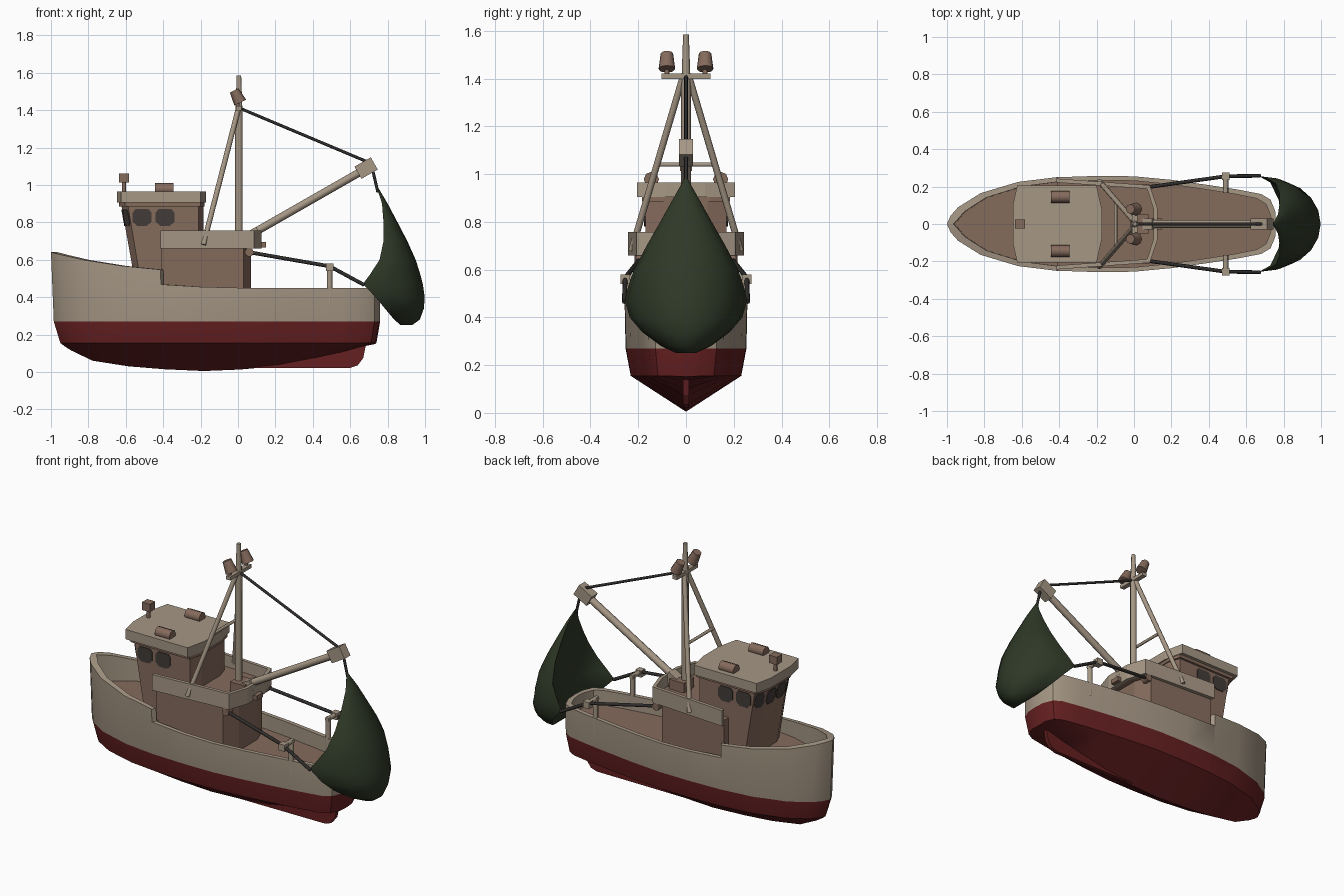
import bpy, bmesh, math
from mathutils import Vector, Matrix

if "Cube" in bpy.data.objects:
    bpy.data.objects.remove(bpy.data.objects["Cube"])


def mat(name, c):
    m = bpy.data.materials.new(name)
    m.diffuse_color = (*c, 1)
    m.use_nodes = True
    m.node_tree.nodes["Principled BSDF"].inputs["Base Color"].default_value = m.diffuse_color
    return m


TAN = mat("tan_paint", (0.38, 0.31, 0.235))
BROWN = mat("brown_paint", (0.235, 0.145, 0.107))
RED = mat("red_hull", (0.13, 0.014, 0.015))
GREEN = mat("green_net", (0.028, 0.040, 0.020))
DARK = mat("dark_rope", (0.030, 0.027, 0.025))
GLASS = mat("window_glass", (0.055, 0.045, 0.040))


def finish(name, bm, mats, smooth=None, rule=None):
    bmesh.ops.remove_doubles(bm, verts=bm.verts, dist=1e-4)
    bmesh.ops.recalc_face_normals(bm, faces=bm.faces)
    if rule:
        for f in bm.faces:
            f.material_index = rule(f)
    me = bpy.data.meshes.new(name)
    bm.to_mesh(me)
    bm.free()
    for m in mats:
        me.materials.append(m)
    if smooth:
        me.shade_smooth()
        me.set_sharp_from_angle(angle=math.radians(smooth))
    ob = bpy.data.objects.new(name, me)
    bpy.context.collection.objects.link(ob)
    return ob


def loft(bm, rings, closed=True, caps=True):
    vs = [[bm.verts.new(p) for p in r] for r in rings]
    n = len(vs[0])
    for a, b in zip(vs, vs[1:]):
        for i in range(n if closed else n - 1):
            j = (i + 1) % n
            bm.faces.new((a[i], a[j], b[j], b[i]))
    if caps:
        bm.faces.new(vs[0])
        bm.faces.new(vs[-1])


def mirrored(half):
    return half + [(x, -y) for x, y in reversed(half)]


def prism(name, low, high, z0, z1, m):
    bm = bmesh.new()
    loft(bm, [[(x, y, z0) for x, y in low], [(x, y, z1) for x, y in high]])
    return finish(name, bm, [m])


def rod(name, p, q, r, m, r2=None, n=8):
    p, q = Vector(p), Vector(q)
    d = q - p
    M = Matrix.Translation((p + q) / 2) @ d.to_track_quat('Z', 'Y').to_matrix().to_4x4()
    bm = bmesh.new()
    bmesh.ops.create_cone(bm, cap_ends=True, segments=n, radius1=r,
                          radius2=r if r2 is None else r2, depth=d.length, matrix=M)
    return finish(name, bm, [m], 50)


def box(name, c, s, m, tilt=0):
    bm = bmesh.new()
    bmesh.ops.create_cube(bm, size=1, matrix=Matrix.Translation(c) @ Matrix.Rotation(tilt, 4, 'Y')
                          @ Matrix.Diagonal((*s, 1)))
    return finish(name, bm, [m])


def window(name, c, u, v, w, h):
    u, v, c = Vector(u).normalized(), Vector(v).normalized(), Vector(c)
    n = u.cross(v).normalized()
    shape = [(-.5, -.25), (-.25, -.5), (.25, -.5), (.5, -.25), (.5, .3), (.35, .5), (-.35, .5), (-.5, .3)]
    bm = bmesh.new()
    loft(bm, [[c + u * a * w + v * b * h + n * k for a, b in shape] for k in (-.004, .004)])
    return finish(name, bm, [GLASS])


# hull: stations of x, half width, keel height, rail height, deck height
stations = [(-1, 0, .155, .64, .47), (-.98, .045, .14, .635, .47), (-.94, .09, .115, .625, .47),
            (-.82, .165, .06, .598, .47), (-.62, .225, .03, .567, .47), (-.415, .25, .014, .547, .47),
            (-.412, .25, .014, .468, .36), (-.2, .257, .005, .455, .36), (0, .255, .013, .45, .36),
            (.2, .236, .03, .45, .36), (.4, .208, .068, .45, .36), (.55, .185, .10, .45, .36),
            (.68, .16, .135, .45, .36), (.73, .13, .145, .45, .36), (.755, .07, .15, .45, .36),
            (.76, 0, .155, .45, .36)]


def fit(x, a, b):
    return a + (x + 1) / 1.76 * (b - a)


bm = bmesh.new()
rings = []
for x, w, k, r, d in stations:
    wi = max(0, w - .024)
    half = [(fit(x, -.96, .735), wi, d), (fit(x, -.965, .735), wi, r), (x, w, r), (fit(x, -.985, .76), w * .985, .27),
            (fit(x, -.95, .74), w * .9, .155), (fit(x, -.95, .74), 0, k)]
    rings.append(half + [(a, -b, c) for a, b, c in reversed(half[:-1])])
loft(bm, rings, True, False)
bmesh.ops.dissolve_degenerate(bm, dist=1e-4, edges=bm.edges)


def hull_colour(f):
    c = f.calc_center_median()
    if c.z < .27:
        return 1
    return 2 if f.normal.z > .5 and all(v.co.z < .475 for v in f.verts) and abs(c.y) < .02 else 0


finish("hull", bm, [TAN, RED, BROWN], 28, hull_colour)

# skeg under the stern
bm = bmesh.new()
prof = [(0, .02), (.6, .022), (.64, .035), (.67, .075), (.685, .15), (.4, .15), (0, .05)]
loft(bm, [[(x, y, z) for x, z in prof] for y in (-.012, .012)])
finish("skeg", bm, [RED])

# lower deck house, upper deck floor and its bulwark
house = mirrored([(-.41, .215), (.03, .19), (.07, .09)])
prism("lower_house", house, house, .35, .67, BROWN)
outer = [(-.415, .243), (.085, .207), (.125, .085)]
inner = [(-.415, .222), (.070, .188), (.105, .078)]
floor = mirrored([(-.41, .235), (.08, .198), (.115, .08)])
prism("upper_deck", floor, floor, .662, .685, BROWN)
bm = bmesh.new()
a, b = mirrored(outer), mirrored(inner)
loft(bm, [[(*p, .66), (*p, .757), (*q, .757), (*q, .66)] for p, q in zip(a, b)])
finish("upper_bulwark", bm, [TAN])

# wheelhouse with forward-raked front
prism("wheelhouse", mirrored([(-.545, .10), (-.515, .17), (-.21, .17), (-.185, .09)]),
      mirrored([(-.625, .10), (-.59, .17), (-.21, .17), (-.185, .09)]), .45, .9, BROWN)
lip = mirrored([(-.635, .105), (-.605, .185), (-.2, .185), (-.18, .1)])
prism("roof_lip", lip, lip, .885, .91, BROWN)
roof = mirrored([(-.648, .1), (-.625, .205), (-.2, .205), (-.172, .08)])
prism("wheelhouse_roof", roof, roof, .905, .965, TAN)
rake = (-.178, 0, 1)
for s in (1, -1):
    for i, x in enumerate((-.513, -.39)):
        window(f"side_window_{i}_{s}", (x, s * .171, .825), (1, 0, 0), (0, 0, 1), .1, .09)
    window(f"front_window_{s}", (-.612, s * .048, .825), (0, 1, 0), rake, .085, .09)
    window(f"corner_window_{s}", (-.5945, s * .135, .825), (.035, s * .07, 0), rake, .06, .09)
    # roof lockers
    rod(f"roof_vent_{s}", (-.445, s * .145, .978), (-.345, s * .145, .978), .032, BROWN)
rod("roof_light_post", (-.61, 0, .96), (-.61, 0, 1.02), .011, BROWN)
box("roof_light", (-.61, 0, 1.037), (.053, .05, .048), BROWN)

# mast, struts, spreader and lamps
rod("mast", (.005, 0, .68), (.005, 0, 1.4), .02, TAN)
rod("mast_top", (.005, 0, 1.39), (.005, 0, 1.585), .019, TAN, .012)
box("mast_foot", (.03, 0, .71), (.1, .1, .07), BROWN)
box("spreader", (.005, 0, 1.41), (.03, .205, .022), TAN)
rod("strut_bar", (-.098, -.125, 1.04), (-.098, .125, 1.04), .009, TAN)
for s in (1, -1):
    rod(f"mast_strut_{s}", (0, s * .015, 1.4), (-.185, s * .228, .68), .014, TAN)
    rod(f"lamp_post_{s}", (.0, s * .08, 1.41), (-.005, s * .08, 1.46), .01, BROWN)
    rod(f"lamp_{s}", (.012, s * .08, 1.44), (-.02, s * .08, 1.505), .035, BROWN, .026)

# boom and rigging
rod("boom", (.06, 0, .73), (.69, 0, 1.09), .021, TAN)
box("boom_heel", (.085, 0, .735), (.06, .06, .06), TAN, -.5)
box("boom_bracket", (.125, 0, .68), (.05, .06, .028), BROWN)
box("boom_head", (.685, 0, 1.09), (.1, .058, .075), TAN, -.52)
rod("topping_cable", (.01, 0, 1.41), (.7, 0, 1.12), .008, DARK)
rod("net_cable", (.72, 0, 1.08), (.748, 0, .96), .008, DARK)

# trawl gallows and warps on both sides
for s in (1, -1):
    rod(f"gallows_post_{s}", (.49, s * .18, .36), (.49, s * .18, .575), .015, TAN)
    rod(f"gallows_arm_{s}", (.49, s * .165, .565), (.49, s * .275, .565), .014, TAN)
    box(f"gallows_block_{s}", (.49, s * .255, .56), (.04, .04, .04), TAN)
    rod(f"warp_roller_{s}", (.06, s * .165, .64), (.06, s * .21, .64), .024, BROWN)
    rod(f"warp_fore_{s}", (.06, s * .195, .64), (.49, s * .255, .565), .01, DARK)
    rod(f"warp_aft_{s}", (.49, s * .255, .565), (.675, s * .258, .465), .01, DARK)

# hanging net: crescent rings of z, half width, wing x, outer x, inner x
net = [(.985, .004, .745, .75, .741), (.9, .052, .77, .80, .772), (.8, .108, .778, .853, .79),
       (.7, .165, .778, .905, .80), (.6, .218, .757, .95, .80), (.52, .245, .705, .975, .795),
       (.47, .256, .668, .988, .79), (.40, .236, .735, .998, .79), (.34, .185, .785, .994, .80),
       (.28, .105, .835, .972, .835), (.25, .04, .87, .93, .87)]
bm = bmesh.new()
rings = []
for z, w, xw, xo, xi in net:
    out = [(xw + (xo - xw) * math.sin(t), w * math.cos(t), z) for t in [math.pi * i / 10 for i in range(11)]]
    back = [(xw + (xi - xw) * math.sin(t), -w * math.cos(t), z) for t in [math.pi * i / 6 for i in range(1, 6)]]
    rings.append(out + back)
loft(bm, rings)
finish("fishing_net", bm, [GREEN], 50)
